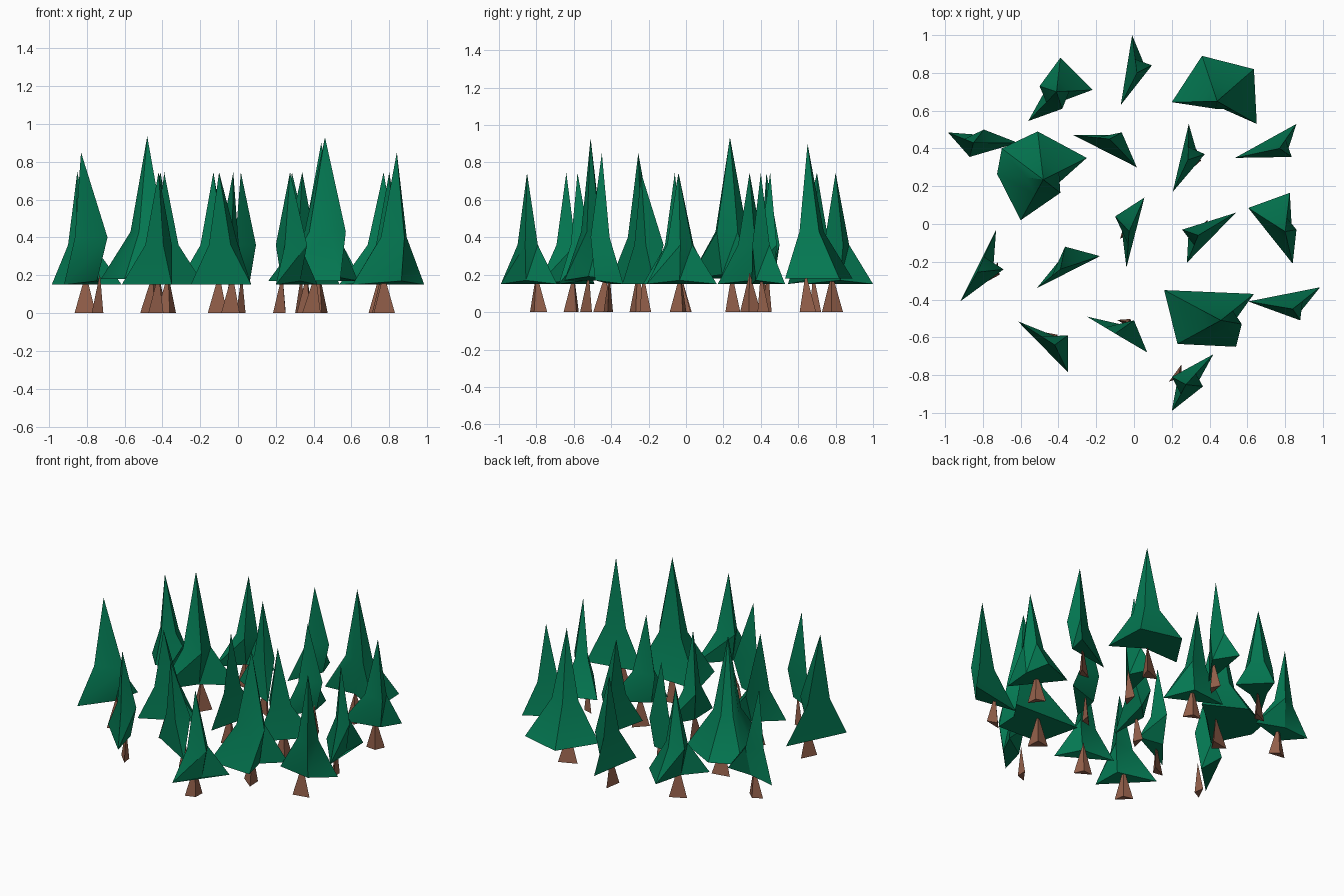
import bpy, bmesh, math
from mathutils import Vector


def material(name, rgb):
    m = bpy.data.materials.new(name)
    m.diffuse_color = (*rgb, 1)
    return m


GREEN = material("pine green", (0.0012, 0.19, 0.085))
BROWN = material("bark brown", (0.29, 0.115, 0.068))


def add_object(name, bm, mat):
    bmesh.ops.recalc_face_normals(bm, faces=bm.faces)
    me = bpy.data.meshes.new(name)
    bm.to_mesh(me)
    bm.free()
    me.materials.append(mat)
    ob = bpy.data.objects.new(name, me)
    bpy.context.collection.objects.link(ob)
    bpy.ops.object.select_all(action='DESELECT')
    ob.select_set(True)
    bpy.context.view_layer.objects.active = ob
    bpy.ops.object.shade_smooth_by_angle(angle=math.radians(35))
    return ob


def loft(name, rings, tip, mat):
    """Closed shell through equal rings, ending in a tip."""
    bm = bmesh.new()
    vs = [[bm.verts.new(p) for p in r] for r in rings]
    top = bm.verts.new(tip)
    n = len(vs[0])
    bm.faces.new(vs[0])
    for i in range(n):
        j = (i + 1) % n
        for lo, hi in zip(vs, vs[1:]):
            bm.faces.new((lo[i], lo[j], hi[j]))
            bm.faces.new((lo[i], hi[j], hi[i]))
        bm.faces.new((vs[-1][i], vs[-1][j], top))
    return add_object(name, bm, mat)


count = 0


def tree(tip, foot, skirt, bulges, skirt_z=0.15, shoulder_z=0.36):
    """Skirt points lie on the low hem, bulges stick out at shoulder height."""
    global count
    count += 1
    a = Vector(tip[:2])
    pts = [(Vector(p), False) for p in skirt] + [(Vector(p), True) for p in bulges]
    mid = sum((p for p, _ in pts), Vector((0, 0))) / len(pts)
    pts.sort(key=lambda q: math.atan2(q[0].y - mid.y, q[0].x - mid.x))
    hem, shoulder = [], []
    for p, bulge in pts:
        low = a.lerp(p, 0.6) if bulge else p
        high = p if bulge else a.lerp(p, 0.36)
        hem.append((low.x, low.y, skirt_z + (0.02 if bulge else 0)))
        shoulder.append((high.x, high.y, shoulder_z))
    loft(f"foliage_{count:02d}", [hem, shoulder], tip, GREEN)

    # Trunk: a slim three-sided spike lying along the long axis of the foliage
    c = Vector(foot)
    far = max(((p - q) for p, _ in pts for q, _ in pts), key=lambda d: d.length)
    u = far.normalized()
    w = Vector((-u.y, u.x))
    wide, thick = (0.062, 0.035) if len(skirt) > 3 else (0.057, 0.02)
    base = [c - u * wide - w * thick, c + u * wide - w * thick, c + w * thick]
    loft(f"trunk_{count:02d}", [[(p.x, p.y, 0) for p in base]], (c.x, c.y, 0.21), BROWN)


# Large trees
tree((0.44, 0.65, 0.90), (0.43, 0.64), [(0.36, 0.89), (0.635, 0.82), (0.65, 0.53), (0.20, 0.645)],
     [(0.43, 0.61)], 0.18, 0.43)
tree((-0.48, 0.235, 0.935), (-0.45, 0.245),
     [(-0.51, 0.49), (-0.25, 0.35), (-0.60, 0.02), (-0.725, 0.265), (-0.70, 0.40)],
     [(-0.39, 0.165)], 0.18, 0.43)
tree((0.46, -0.51, 0.93), (0.41, -0.43), [(0.16, -0.35), (0.635, -0.37), (0.54, -0.65), (0.23, -0.635)],
     [(0.57, -0.53)], 0.17, 0.43)

# Medium trees
tree((-0.83, -0.255, 0.85), (-0.73, -0.26), [(-0.73, -0.03), (-0.92, -0.41)], [(-0.69, -0.24)], 0.15, 0.4)
tree((0.84, -0.45, 0.85), (0.77, -0.41), [(0.985, -0.335), (0.605, -0.41)], [(0.88, -0.51)], 0.15, 0.4)

# Small trees, back to front
tree((0.015, 0.80, 0.745), (0.02, 0.78), [(-0.01, 1.0), (-0.07, 0.63)], [(0.095, 0.84)])
tree((-0.41, 0.70, 0.745), (-0.42, 0.68), [(-0.39, 0.88), (-0.22, 0.71), (-0.56, 0.545)],
     [(-0.50, 0.73), (-0.38, 0.61)])
tree((-0.85, 0.43, 0.745), (-0.805, 0.42), [(-0.985, 0.485), (-0.615, 0.43), (-0.87, 0.355)], [(-0.795, 0.50)])
tree((-0.13, 0.45, 0.745), (-0.10, 0.44), [(-0.32, 0.47), (0.015, 0.30)], [(-0.065, 0.485)])
tree((0.285, 0.34, 0.745), (0.335, 0.34), [(0.29, 0.53), (0.205, 0.17)], [(0.375, 0.37)])
tree((0.77, 0.40, 0.745), (0.75, 0.40), [(0.86, 0.53), (0.535, 0.35)], [(0.835, 0.355)])
tree((-0.025, -0.04, 0.745), (-0.04, -0.03), [(0.055, 0.14), (-0.04, -0.23)], [(-0.10, 0.04)])
tree((0.34, -0.06, 0.745), (0.365, -0.03), [(0.54, 0.06), (0.28, -0.205)], [(0.255, -0.03)])
tree((0.80, -0.04, 0.745), (0.76, -0.03), [(0.825, 0.165), (0.84, -0.21), (0.605, 0.085)], [(0.86, -0.03)])
tree((-0.39, -0.24, 0.745), (-0.37, -0.23), [(-0.18, -0.17), (-0.515, -0.34)], [(-0.365, -0.12)])
tree((-0.42, -0.64, 0.745), (-0.42, -0.60), [(-0.615, -0.515), (-0.35, -0.785)], [(-0.35, -0.59)])
tree((-0.10, -0.58, 0.745), (-0.03, -0.52), [(-0.25, -0.49), (0.07, -0.68)], [(0.0, -0.51)])
tree((0.275, -0.85, 0.745), (0.235, -0.80), [(0.42, -0.69), (0.20, -0.99)], [(0.20, -0.81), (0.365, -0.86)])
